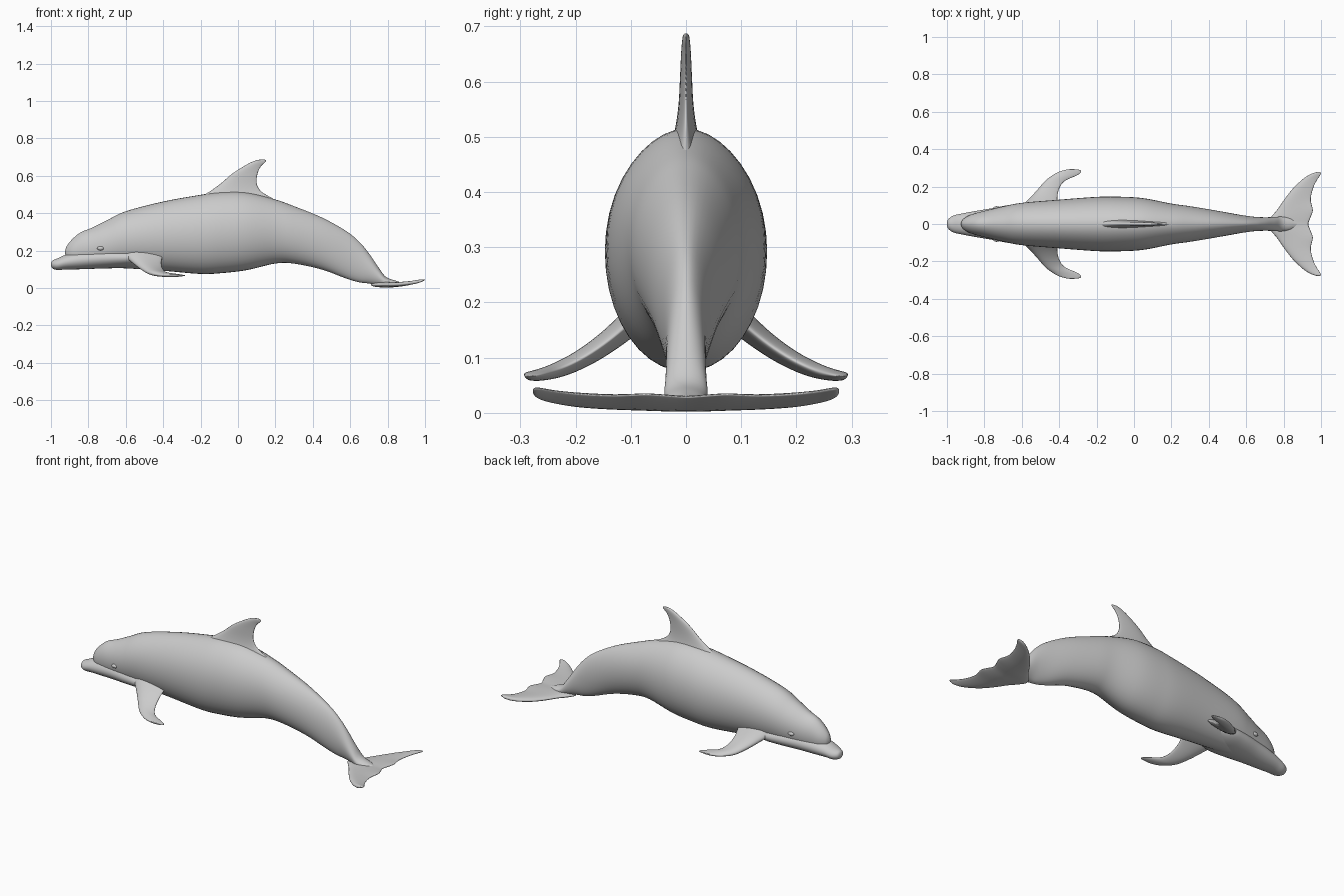
import bpy, bmesh, math

if "Cube" in bpy.data.objects:
    bpy.data.objects.remove(bpy.data.objects["Cube"])

def smooth(rows, n):
    """Catmull-Rom resampling of a list of stations."""
    out = []
    for i in range(len(rows) - 1):
        p0, p1 = rows[max(i - 1, 0)], rows[i]
        p2, p3 = rows[i + 1], rows[min(i + 2, len(rows) - 1)]
        for k in range(n):
            t = k / n
            out.append([b + .5 * t * (c - a + t * (2*a - 5*b + 4*c - d + t * (3*(b - c) + d - a)))
                        for a, b, c, d in zip(p0, p1, p2, p3)])
    return out + [list(rows[-1])]

def skin(name, rings):
    bm = bmesh.new()
    loops = [[bm.verts.new(p) for p in r] for r in rings]
    for a, b in zip(loops, loops[1:]):
        for i in range(len(a)):
            j = (i + 1) % len(a)
            bm.faces.new((a[i], a[j], b[j], b[i]))
    bm.faces.new(loops[0])
    bm.faces.new(loops[-1])
    bmesh.ops.recalc_face_normals(bm, faces=bm.faces)
    me = bpy.data.meshes.new(name)
    bm.to_mesh(me)
    bm.free()
    for p in me.polygons:
        p.use_smooth = True
    ob = bpy.data.objects.new(name, me)
    bpy.context.collection.objects.link(ob)
    return ob

def trunk(name, rows, n=5, seg=40, pinch=.1):
    """Loft of upright ovals: x, top z, bottom z, half width."""
    rings = []
    for x, top, bot, w in smooth(rows, n):
        ring = []
        for i in range(seg):
            a = 2 * math.pi * i / seg
            s = math.sin(a)
            ring.append((x, w * math.cos(a) * (1 - pinch * max(s, 0) ** 3),
                         (top + bot) / 2 + (top - bot) / 2 * s))
        rings.append(ring)
    return skin(name, rings)

def fin(name, rows, place, n=5, seg=28):
    """Loft of teardrop sections: span, leading x, trailing x, half thickness."""
    rings = []
    for s, lead, trail, th in smooth(rows, n):
        ring = []
        for i in range(seg):
            a = 2 * math.pi * i / seg
            c = math.cos(a)
            ring.append(place((lead + trail) / 2 - (trail - lead) / 2 * c, s,
                              th * math.sin(a) * (.85 + .3 * c)))
        rings.append(ring)
    return skin(name, rings)

def mirror(ob):
    ob.modifiers.new("mirror", 'MIRROR').use_axis = (False, True, False)

# Body from forehead to tail stock
trunk("body", [
    (-.925, .195, .185, .004), (-.915, .225, .15, .024), (-.885, .262, .125, .045),
    (-.84, .298, .112, .06), (-.78, .322, .107, .075), (-.70, .362, .106, .094),
    (-.6, .41, .105, .113), (-.4, .462, .092, .13), (-.2, .498, .075, .145),
    (-.08, .513, .08, .146), (.05, .51, .096, .138), (.2, .473, .131, .109),
    (.3, .437, .13, .095), (.45, .376, .098, .07), (.58, .303, .05, .047),
    (.65, .245, .03, .038), (.70, .185, .024, .036), (.75, .112, .013, .037),
    (.79, .06, .005, .039), (.84, .04, .008, .03), (.88, .028, .016, .008)])

# Beak and lower jaw, slightly wider than the head above it
trunk("beak", [
    (-1.0, .13, .12, .006), (-.992, .146, .105, .027), (-.965, .158, .096, .045),
    (-.92, .178, .099, .056), (-.85, .197, .1, .069), (-.76, .21, .103, .084),
    (-.66, .215, .106, .103), (-.57, .21, .112, .11), (-.48, .19, .13, .08)], pinch=0)

# Back fin
fin("dorsal_fin", [
    (.455, -.25, .23, .05), (.49, -.195, .165, .03), (.52, -.145, .12, .021),
    (.56, -.09, .1, .015), (.61, -.032, .104, .012), (.65, .03, .122, .01),
    (.672, .07, .145, .008), (.683, .1, .149, .006), (.687, .122, .138, .002)],
    lambda x, s, t: (x, t, s))

# Side flippers, drooping outward
def flipper_place(x, s, t):
    return (x, s + .45 * t, .066 + 1.9 * max(.29 - s, 0) ** 1.78 + .9 * t)

mirror(fin("flippers", [
    (.05, -.63, -.4, .03), (.1, -.595, -.405, .027), (.14, -.555, -.41, .023),
    (.19, -.51, -.4, .019), (.23, -.475, -.37, .016), (.26, -.435, -.305, .013),
    (.277, -.405, -.283, .011), (.288, -.37, -.288, .008), (.292, -.345, -.31, .003)],
    flipper_place))

# Tail flukes with centre notch, curling up at the back
half = [(.04, .735, .946, .016), (.075, .765, .956, .015), (.13, .803, .945, .014),
        (.19, .85, .957, .013), (.235, .897, .978, .011), (.26, .932, .995, .01),
        (.272, .958, 1.0, .008), (.277, .975, .994, .003)]
flukes = [(-s, a, b, t) for s, a, b, t in reversed(half)] + [(0, .71, .932, .016)] + half
fin("tail_flukes", flukes,
    lambda x, s, t: (x, s, .017 + .027 * (max(x - .8, 0) / .2) ** 2 + t))

# Eyes
bpy.ops.mesh.primitive_uv_sphere_add(segments=20, ring_count=12, radius=.014,
                                     location=(-.735, .084, .212))
eye = bpy.context.object
eye.name = "eyes"
eye.scale = (1.3, .8, .8)
bpy.ops.object.transform_apply(location=True, rotation=False, scale=True)
bpy.ops.object.shade_smooth()
mirror(eye)
